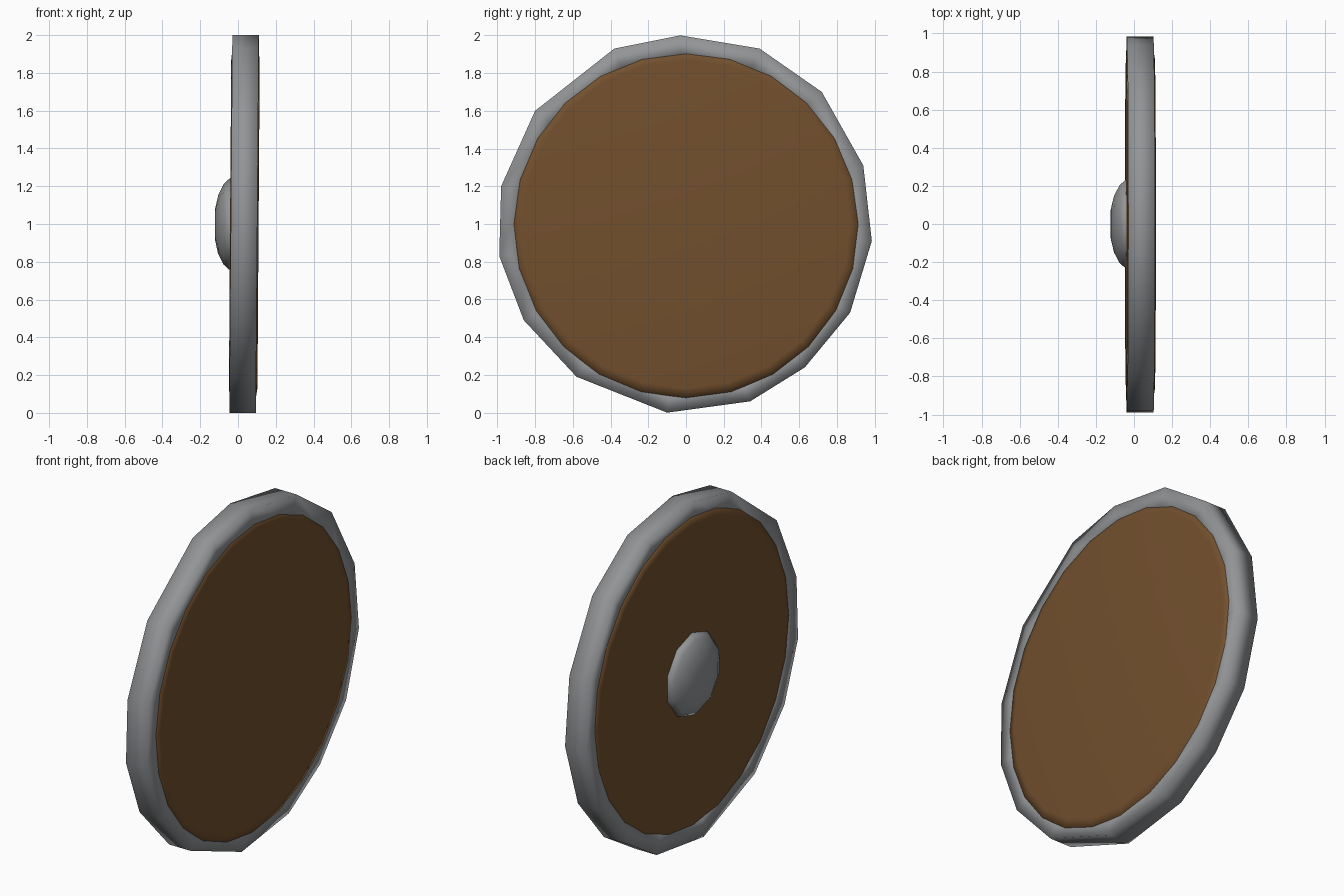
import bpy, bmesh, math

if "Cube" in bpy.data.objects:
    bpy.data.objects.remove(bpy.data.objects["Cube"])


def material(name, rgb):
    m = bpy.data.materials.new(name)
    m.diffuse_color = (*rgb, 1)
    m.use_nodes = True
    m.node_tree.nodes["Principled BSDF"].inputs["Base Color"].default_value = m.diffuse_color
    return m


STEEL = material("grey steel", (0.29, 0.30, 0.31))
WOOD = material("brown wood", (0.17, 0.08, 0.027))


def loft(name, rings, mat, closed=False, smooth=True):
    """Skin a list of equal-length point rings; cap the ends unless closed."""
    bm = bmesh.new()
    loops = [[bm.verts.new(p) for p in r] for r in rings]
    n = len(loops[0])
    pairs = list(zip(loops, loops[1:]))
    if closed:
        pairs.append((loops[-1], loops[0]))
    for a, b in pairs:
        for i in range(n):
            j = (i + 1) % n
            bm.faces.new((a[i], a[j], b[j], b[i]))
    if not closed:
        for loop in (loops[0], loops[-1]):
            x = sum(v.co.x for v in loop) / n
            c = bm.verts.new((x, 0, 1.0))
            for i in range(n):
                bm.faces.new((loop[i], loop[(i + 1) % n], c))
    bmesh.ops.recalc_face_normals(bm, faces=bm.faces[:])
    for f in bm.faces:
        f.smooth = smooth
    me = bpy.data.meshes.new(name)
    bm.to_mesh(me)
    bm.free()
    me.materials.append(mat)
    ob = bpy.data.objects.new(name, me)
    bpy.context.collection.objects.link(ob)
    return ob


def circle(x, r, n, start=0.0):
    return [(x + 0.007 * r * math.sin(start + math.tau * i / n),
             r * math.cos(start + math.tau * i / n),
             1 + r * math.sin(start + math.tau * i / n)) for i in range(n)]


# Hand-hammered rim: uneven 15-sided outline (y, z) with a boxy section
outline = [(-.03, 2.0), (.39, 1.93), (.72, 1.70), (.94, 1.31), (.985, .91),
           (.87, .53), (.63, .24), (.34, .06), (-.10, 0), (-.58, .19),
           (-.86, .49), (-.99, .83), (-.98, 1.20), (-.80, 1.60), (-.38, 1.93)]


def rim_ring(x, s):
    return [(x + 0.008 * (z - 1), y * s, 1 + (z - 1) * s) for y, z in outline]


loft("rim", [rim_ring(-.038, 1), rim_ring(.102, 1),
             rim_ring(.102, .88), rim_ring(-.038, .88)], STEEL, closed=True)

# Wooden board, slightly proud of the rim on both sides
loft("board", [circle(-.042, .87, 24), circle(-.036, .925, 24),
               circle(.100, .925, 24), circle(.109, .87, 24)], WOOD)

# Domed metal boss on the -x face
loft("boss", [circle(-.03, .255, 10, .3), circle(-.075, .215, 10, .3),
              circle(-.105, .155, 10, .3), circle(-.122, .08, 10, .3)], STEEL)
